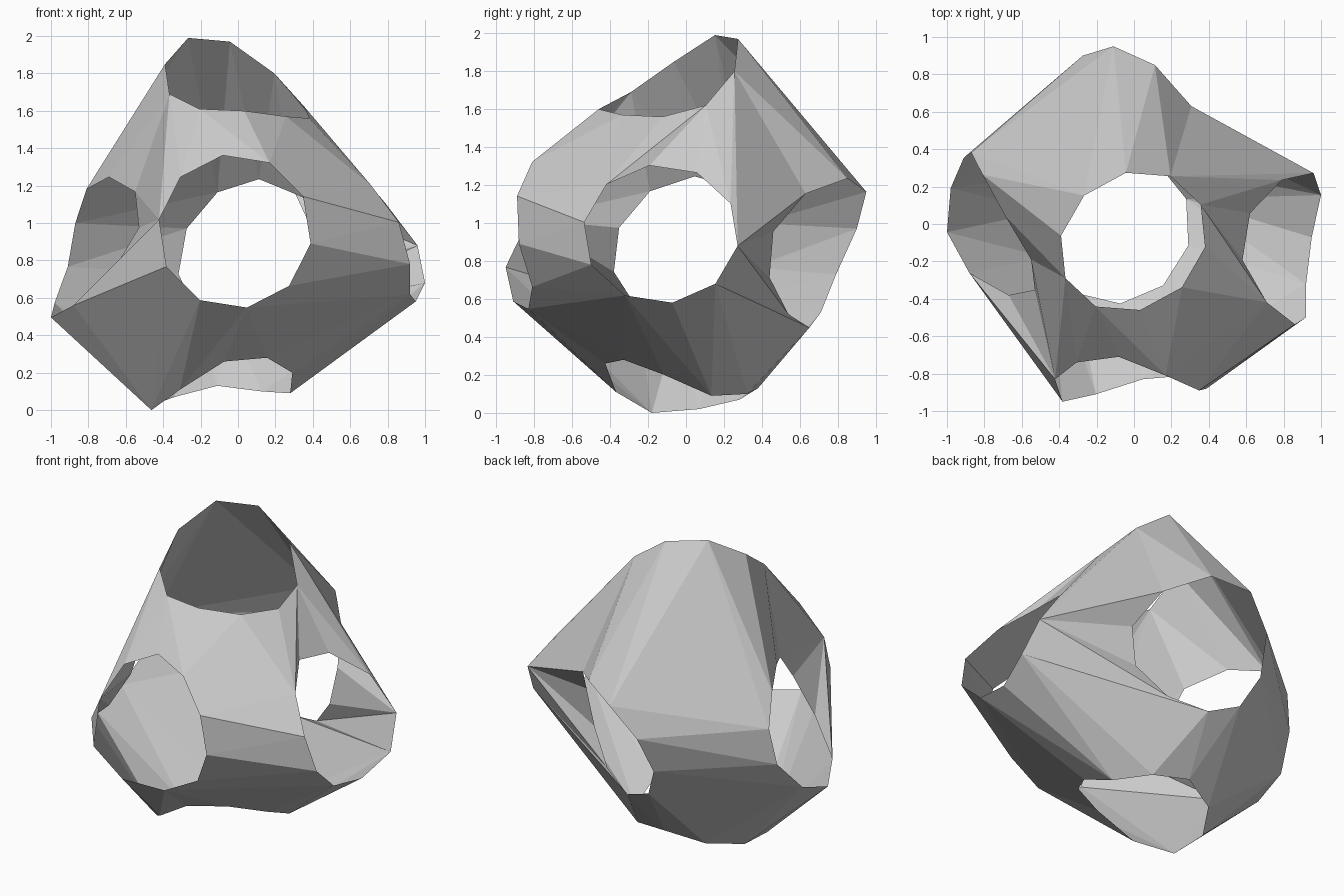
import bpy, bmesh
from math import cos, sin, radians
from mathutils import Vector

if "Cube" in bpy.data.objects:
    bpy.data.objects.remove(bpy.data.objects["Cube"])

CENTRE = Vector((0, 0, 0.95))

# Six wavy ten-sided openings, one per side of a cube:
# (axis the opening faces, centre, cosine vector, sine vector, depth along the axis)
OPENINGS = [
    (2, (-.005, -.093), (.385, -.03), (.085, .376),
     (1.56, 1.62, 1.80, 1.97, 1.99, 1.85, 1.69, 1.61, 1.60, 1.57)),     # top
    (2, (-.092, -.023), (.371, .157), (-.14, .372),
     (.09, .10, .13, .07, .02, 0, .11, .26, .28, .20)),                 # bottom
    (1, (-.017, .955), (.405, -.064), (.064, .407),
     (-.88, -.89, -.81, -.71, -.74, -.83, -.95, -.91, -.83, -.81)),     # front
    (1, (.041, .842), (.359, .114), (-.042, .376),
     (.46, .63, .85, .95, .90, .79, .71, .65, .54, .44)),               # back
    (0, (-.132, .942), (.404, -.062), (.068, .36),
     (.96, .79, .62, .58, .71, .86, .92, .92, .95, 1.0)),               # right
    (0, (.001, .871), (.381, .128), (-.077, .353),
     (-.87, -.81, -.69, -.55, -.53, -.67, -.88, -1, -.98, -.91)),       # left
]


def rim_points(axis, c, a, b, depths):
    points = []
    for k, depth in enumerate(depths):
        t = radians(36 * k)
        p = [c[i] + a[i] * cos(t) + b[i] * sin(t) for i in (0, 1)]
        p.insert(axis, depth)
        points.append(Vector(p))
    return points


# Rims projected on a sphere give the triangulation between openings
bm = bmesh.new()
place, rims = {}, []
for ring, spec in enumerate(OPENINGS):
    rims.append([])
    for p in rim_points(*spec):
        v = bm.verts.new((p - CENTRE).normalized())
        place[v] = (ring, p)
        rims[ring].append(v)
bmesh.ops.convex_hull(bm, input=list(bm.verts))

# Remove the caps inside each rim, leaving the open shell
caps = [f for f in bm.faces if len({place[v][0] for v in f.verts}) == 1]
bmesh.ops.delete(bm, geom=caps, context='FACES_ONLY')
bmesh.ops.delete(bm, geom=[e for e in bm.edges if not e.link_faces], context='EDGES')
for v in bm.verts:
    v.co = place[v][1]


def normal(a, b, c):
    return (b.co - a.co).cross(c.co - a.co)


def should_flip(e):
    # A valley whose opposite diagonal forms a valid ridge
    if len(e.link_loops) != 2:
        return False
    l1, l2 = e.link_loops
    a, b = l1.vert, l1.link_loop_next.vert
    c, d = l1.link_loop_prev.vert, l2.link_loop_prev.vert
    n1, n2 = normal(a, b, c), normal(b, a, d)
    if n1.normalized().dot(d.co - a.co) < 0.01 or bm.edges.get((c, d)):
        return False
    m1, m2 = normal(c, a, d), normal(c, d, b)
    if any(len({place[v][0] for v in t}) == 1 for t in ((c, a, d), (c, d, b))):
        return False
    return m1.dot(n1 + n2) > 0 and m2.dot(n1 + n2) > 0


# Pull the skin taut: turn valleys into ridges
for _ in range(60):
    e = next((e for e in bm.edges if should_flip(e)), None)
    if e is None or not bmesh.utils.edge_rotate(e, True):
        break

# The corner between right and back openings folds inward
for k in (2, 1):
    e = bm.edges.get((rims[4][1], rims[3][k]))
    if e and len(e.link_faces) == 2:
        bmesh.utils.edge_rotate(e, True)

bmesh.ops.recalc_face_normals(bm, faces=list(bm.faces))
mesh = bpy.data.meshes.new("pierced_shell")
bm.to_mesh(mesh)
bm.free()
shell = bpy.data.objects.new("pierced_shell", mesh)
bpy.context.collection.objects.link(shell)
